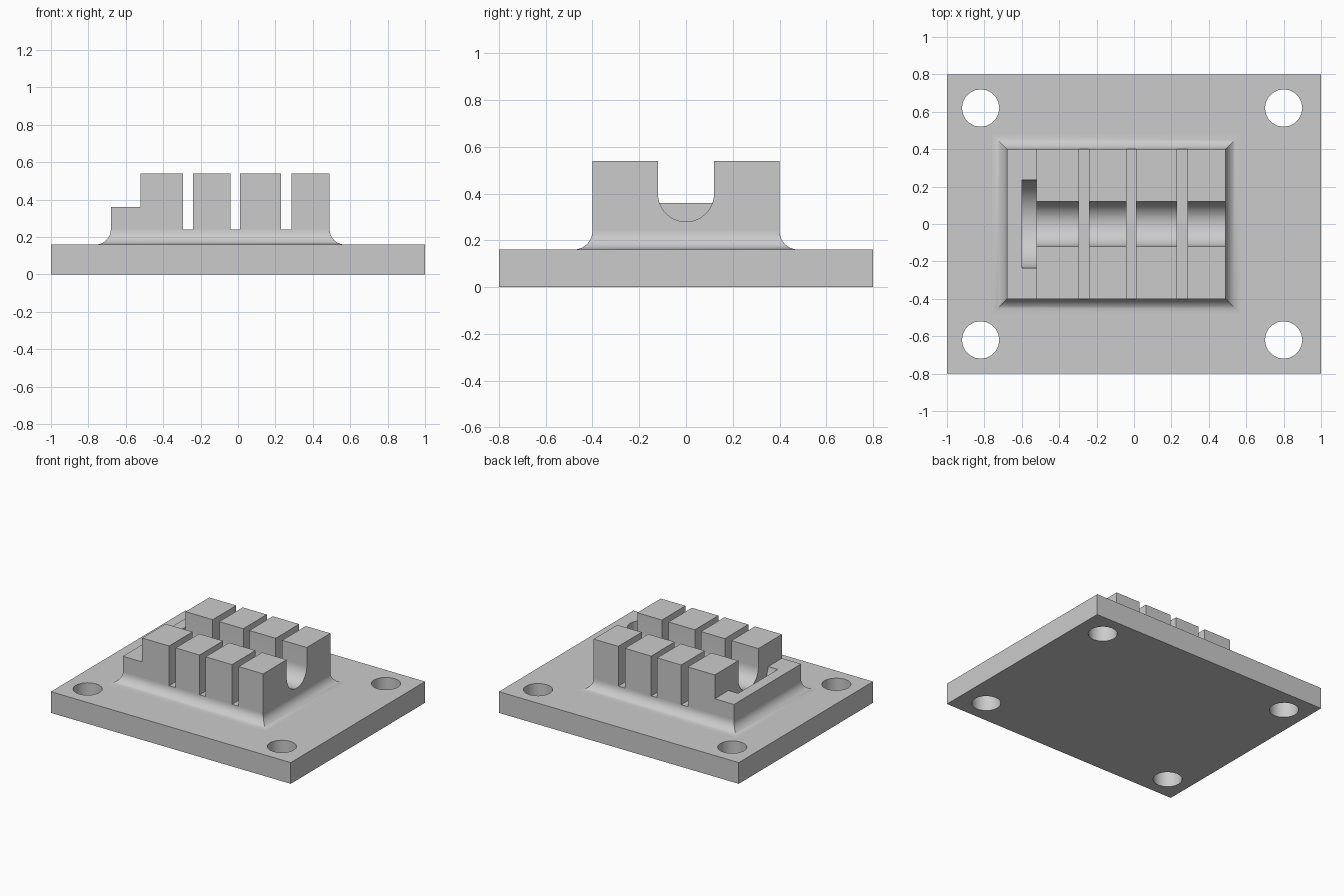
import bpy, bmesh, math

cube = bpy.data.objects.get("Cube")
if cube:
    bpy.data.objects.remove(cube, do_unlink=True)

grey = bpy.data.materials.new("plain grey")
grey.use_nodes = True
colour = (0.6, 0.6, 0.6, 1)
grey.diffuse_color = colour
grey.node_tree.nodes["Principled BSDF"].inputs["Base Color"].default_value = colour

PLATE_TOP, SLOT_FLOOR, STEP, TOP = 0.16, 0.24, 0.36, 0.54
LEFT, RIGHT, HALF = -0.68, 0.49, 0.40
AXIS_Z = 0.40


def finish(name, bm):
    bmesh.ops.recalc_face_normals(bm, faces=bm.faces[:])
    mesh = bpy.data.meshes.new(name)
    bm.to_mesh(mesh)
    bm.free()
    obj = bpy.data.objects.new(name, mesh)
    bpy.context.collection.objects.link(obj)
    mesh.materials.append(grey)
    return obj


def prism(name, points, axis, start, end):
    """Extrude a 2D outline along one axis; the points fill the other two in order."""
    def place(p, d):
        q = list(p)
        q.insert(axis, d)
        return q
    bm = bmesh.new()
    face = bm.faces.new([bm.verts.new(place(p, start)) for p in points])
    new = bmesh.ops.extrude_face_region(bm, geom=[face])["geom"]
    shift = place((0, 0), end - start)
    bmesh.ops.translate(bm, vec=shift, verts=[v for v in new if isinstance(v, bmesh.types.BMVert)])
    return finish(name, bm)


def arc(cx, cy, r, a0, a1, n):
    return [(cx + r * math.cos(math.radians(a0 + (a1 - a0) * i / n)),
             cy + r * math.sin(math.radians(a0 + (a1 - a0) * i / n))) for i in range(n + 1)]


def activate(obj):
    bpy.ops.object.select_all(action='DESELECT')
    obj.select_set(True)
    bpy.context.view_layer.objects.active = obj


def cut(obj, cutters):
    activate(obj)
    for c in cutters:
        mod = obj.modifiers.new("cut", 'BOOLEAN')
        mod.operation, mod.solver, mod.object = 'DIFFERENCE', 'EXACT', c
        bpy.ops.object.modifier_apply(modifier=mod.name)
        bpy.data.objects.remove(c, do_unlink=True)


def smooth(obj):
    activate(obj)
    bpy.ops.object.shade_smooth_by_angle(angle=math.radians(32))


# Base plate with four mounting holes
plate = prism("base_plate", [(-1, -0.8), (1, -0.8), (1, 0.8), (-1, 0.8)], 2, 0, PLATE_TOP)
cut(plate, [prism("hole_cutter", arc(x, y, 0.1, 0, 360, 20)[:-1], 2, -0.1, 0.3)
            for x in (-0.82, 0.80) for y in (-0.62, 0.62)])
smooth(plate)

# Clamp body: stepped side outline with three cross slots
outline = [(RIGHT, 0.1), (LEFT, 0.1), (LEFT, STEP), (-0.52, STEP), (-0.52, TOP)]
for a, b in ((-0.295, -0.24), (-0.04, 0.01), (0.23, 0.285)):
    outline += [(a, TOP), (a, SLOT_FLOOR), (b, SLOT_FLOOR), (b, TOP)]
outline.append((RIGHT, TOP))
body = prism("clamp_body", outline, 1, -HALF, HALF)

# Round-bottomed channel and the wider round pocket at its end
channel = [(0.12, 0.7)] + arc(0, AXIS_Z, 0.12, 0, -180, 24) + [(-0.12, 0.7)]
pocket = [(0.24, 0.7)] + arc(0, AXIS_Z, 0.24, 0, -180, 32) + [(-0.24, 0.7)]
cut(body, [prism("channel_cutter", channel, 0, -0.56, 0.7),
           prism("pocket_cutter", pocket, 0, -0.60, -0.52)])
smooth(body)

# Concave fillet skirt, mitred at the corners
bm = bmesh.new()
rings = []
for d, z in arc(0.08, SLOT_FLOOR, 0.08, 180, 270, 12):
    corners = ((LEFT - d, -HALF - d), (RIGHT + d, -HALF - d),
               (RIGHT + d, HALF + d), (LEFT - d, HALF + d))
    rings.append([bm.verts.new((x, y, z + 0.0005)) for x, y in corners])
for low, high in zip(rings, rings[1:]):
    for i in range(4):
        j = (i + 1) % 4
        bm.faces.new((low[i], high[i], high[j], low[j]))
skirt = finish("fillet_skirt", bm)
# Face the open skirt outwards
if sum(p.normal.z for p in skirt.data.polygons) < 0:
    skirt.data.flip_normals()
smooth(skirt)
